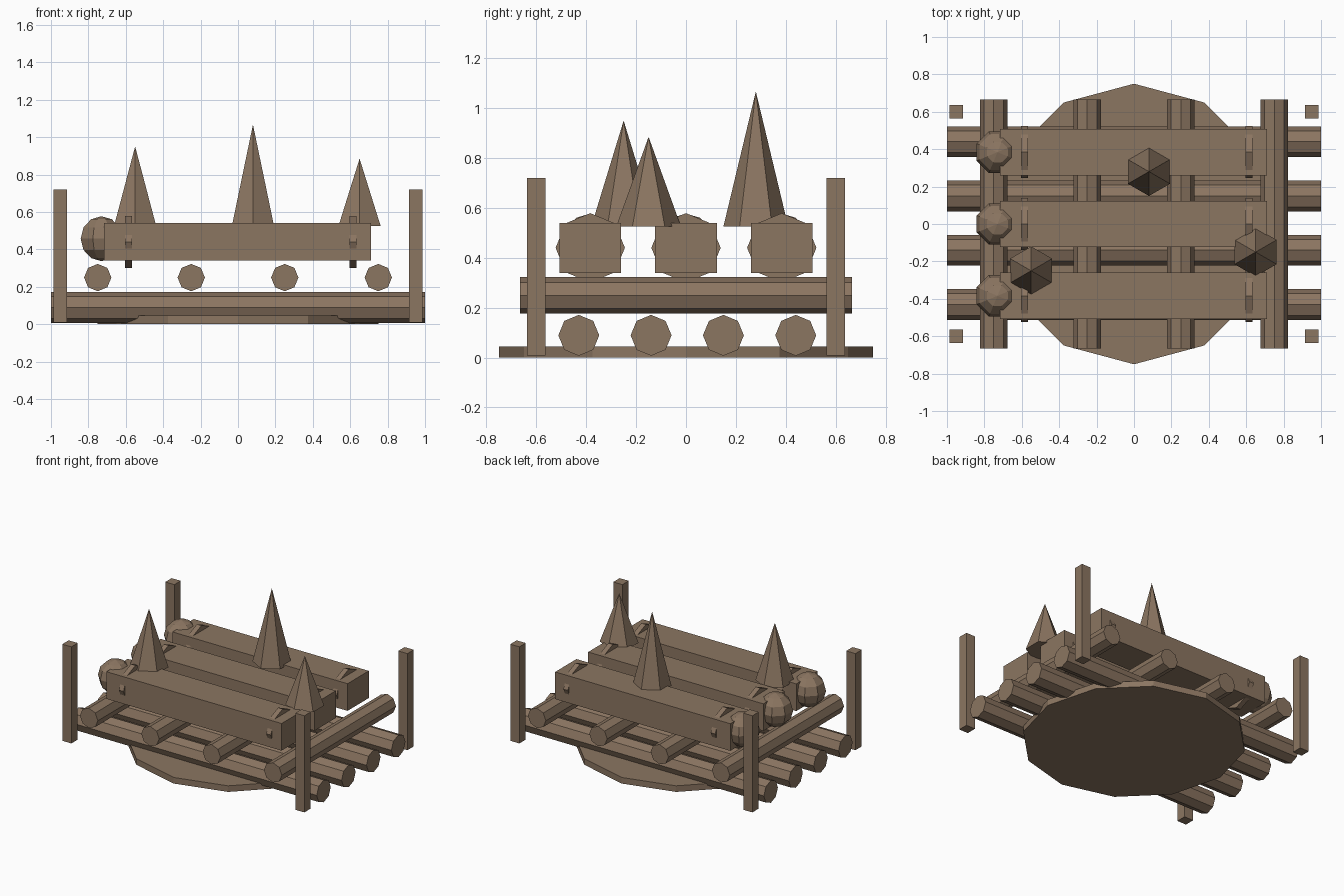
import bpy
import math
from mathutils import Matrix

cube = bpy.data.objects.get("Cube")
if cube:
    bpy.data.objects.remove(cube, do_unlink=True)

wood = bpy.data.materials.new("brown_wood")
wood.use_nodes = True
colour = (0.26, 0.18, 0.12, 1)
wood.diffuse_color = colour
wood.node_tree.nodes["Principled BSDF"].inputs["Base Color"].default_value = colour


def finish(name):
    obj = bpy.context.object
    obj.name = name
    obj.data.materials.append(wood)
    return obj


def box(name, low, high):
    centre = [(a + b) / 2 for a, b in zip(low, high)]
    bpy.ops.mesh.primitive_cube_add(size=1, location=centre)
    obj = finish(name)
    obj.data.transform(Matrix.Diagonal([b - a for a, b in zip(low, high)] + [1]))


def rod(name, centre, radius, length, axis="Z", sides=8):
    bpy.ops.mesh.primitive_cylinder_add(vertices=sides, radius=radius, depth=length, location=centre)
    obj = finish(name)
    if axis == "X":
        obj.data.transform(Matrix.Rotation(math.pi / 2, 4, "Y"))
    elif axis == "Y":
        obj.data.transform(Matrix.Rotation(math.pi / 2, 4, "X"))


# Ground disc
rod("ground_disc", (0, 0, 0.0225), 0.75, 0.045, sides=12)

# Two crossed layers of logs
for i in range(4):
    rod(f"lower_log_{i}", (0, -0.43 + 0.29 * i, 0.089), 0.082, 2, "X")
    rod(f"upper_log_{i}", (-0.75 + 0.5 * i, 0, 0.249), 0.073, 1.33, "Y")

# Corner posts
for x in (-0.95, 0.95):
    for y in (-0.6, 0.6):
        box("corner_post", (x - 0.037, y - 0.037, 0.008), (x + 0.037, y + 0.037, 0.72))

# Wrapped bundles, each with a round head and two bands
for y in (-0.384, 0, 0.384):
    box("bundle", (-0.717, y - 0.124, 0.34), (0.711, y + 0.124, 0.54))
    bpy.ops.mesh.primitive_uv_sphere_add(segments=8, ring_count=6, radius=0.12,
                                         location=(-0.73, y, 0.457))
    head = finish("bundle_head")
    head.data.transform(Matrix.Rotation(math.pi / 8, 4, "Z"))
    for x in (-0.586, 0.615):
        rod("bundle_band", (x, y, 0.44), 0.139, 0.037, "X")

# Flame spikes
for x, y, top in ((-0.55, -0.25, 0.95), (0.65, -0.15, 0.885), (0.08, 0.28, 1.067)):
    base = 0.525
    bpy.ops.mesh.primitive_cone_add(vertices=6, radius1=0.13, radius2=0, depth=top - base,
                                    location=(x, y, (base + top) / 2))
    finish("flame_spike")
